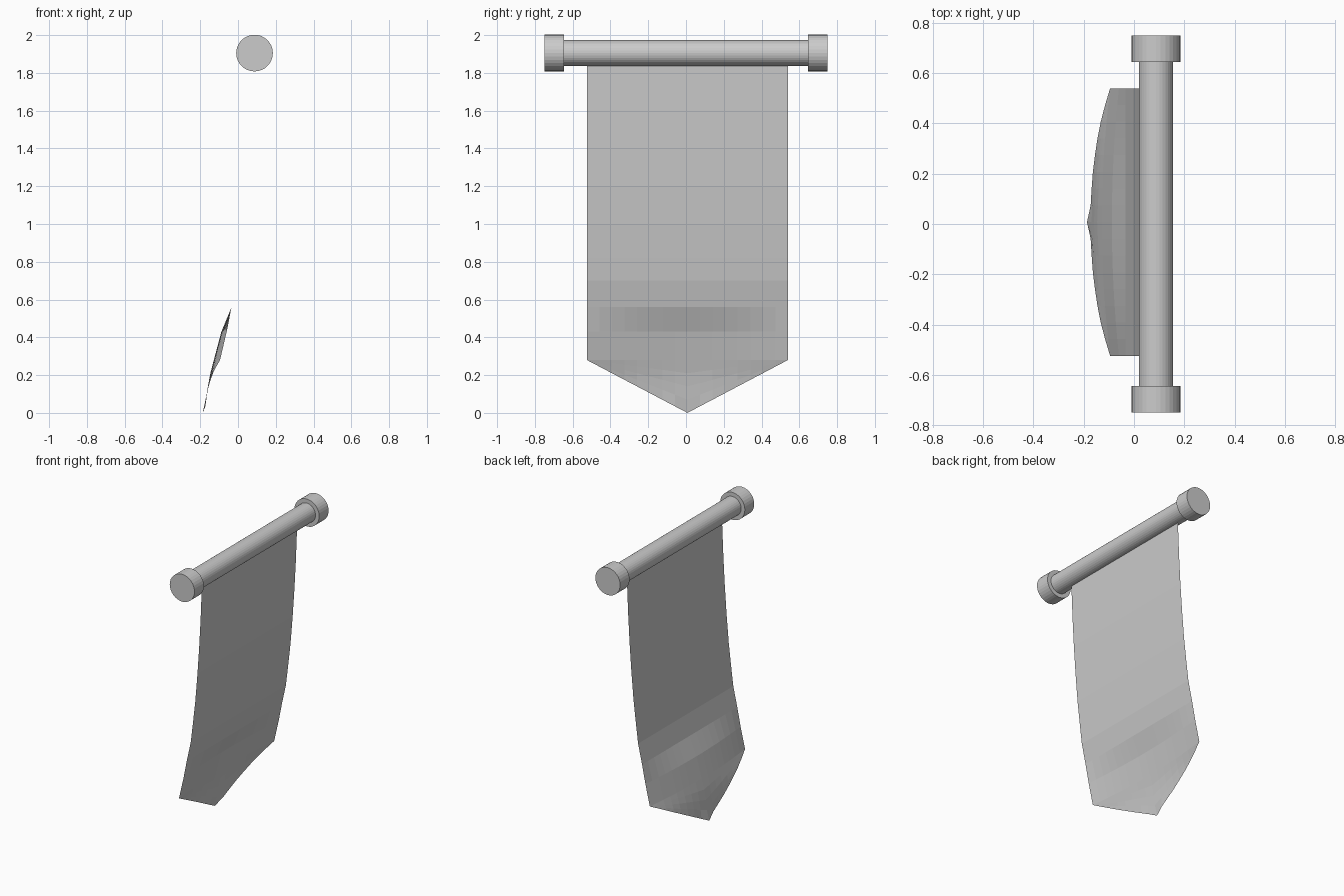
import bpy, bmesh
from math import pi

if "Cube" in bpy.data.objects:
    bpy.data.objects.remove(bpy.data.objects["Cube"])

ROD_X, ROD_Z = 0.0875, 1.905


def cylinder(name, radius, y0, y1):
    bpy.ops.mesh.primitive_cylinder_add(
        vertices=32, radius=radius, depth=y1 - y0,
        location=(ROD_X, (y0 + y1) / 2, ROD_Z), rotation=(pi / 2, 0, 0))
    bpy.context.object.name = name


def lerp_table(table, z):
    for (z0, v0), (z1, v1) in zip(table, table[1:]):
        if z <= z1:
            return v0 + (v1 - v0) * (z - z0) / (z1 - z0)
    return table[-1][1]


# Hanging rod with a cap on each end
cylinder("rod", 0.068, -0.66, 0.66)
cylinder("rod_cap_left", 0.097, -0.75, -0.645)
cylinder("rod_cap_right", 0.097, 0.645, 0.75)

# Cloth: side profile (z, x) along the middle, and how far the sides curl forward
MIDDLE = [(0, -0.187), (0.03, -0.173), (0.1, -0.166), (0.2, -0.149), (0.28, -0.128),
          (0.43, -0.088), (0.56, -0.034), (0.7, -0.003), (0.82, 0.012), (1.0, 0.033),
          (1.2, 0.05), (1.4, 0.064), (1.6, 0.075), (1.87, 0.086)]
CURL = [(0, 0), (0.1, 0.01), (0.21, 0.025), (0.28, 0.033), (0.43, 0.028), (0.56, 0)]
ROWS = [1.87, 1.6, 1.4, 1.2, 1.0, 0.82, 0.7, 0.56, 0.43, 0.28]
COLS, TIP_ROWS = 16, 4
Y_MID, Y_HALF = 0.0075, 0.5325

bm = bmesh.new()
grid = []
for r in range(len(ROWS) + TIP_ROWS):
    line = []
    for c in range(COLS + 1):
        s = 2 * c / COLS - 1
        if r < len(ROWS):
            z = ROWS[r]
        else:  # pointed lower edge
            k = (r - len(ROWS) + 1) / TIP_ROWS
            z = 0.28 * (1 - k * (1 - abs(s)))
        x = lerp_table(MIDDLE, z) + s * s * lerp_table(CURL, z)
        line.append(bm.verts.new((x, Y_MID + s * Y_HALF, z)))
    grid.append(line)
for a, b in zip(grid, grid[1:]):
    for c in range(COLS):
        bm.faces.new((a[c], b[c], b[c + 1], a[c + 1]))
bmesh.ops.remove_doubles(bm, verts=bm.verts, dist=0.0005)
mesh = bpy.data.meshes.new("banner_cloth")
bm.to_mesh(mesh)
bm.free()
bpy.context.collection.objects.link(bpy.data.objects.new("banner_cloth", mesh))
